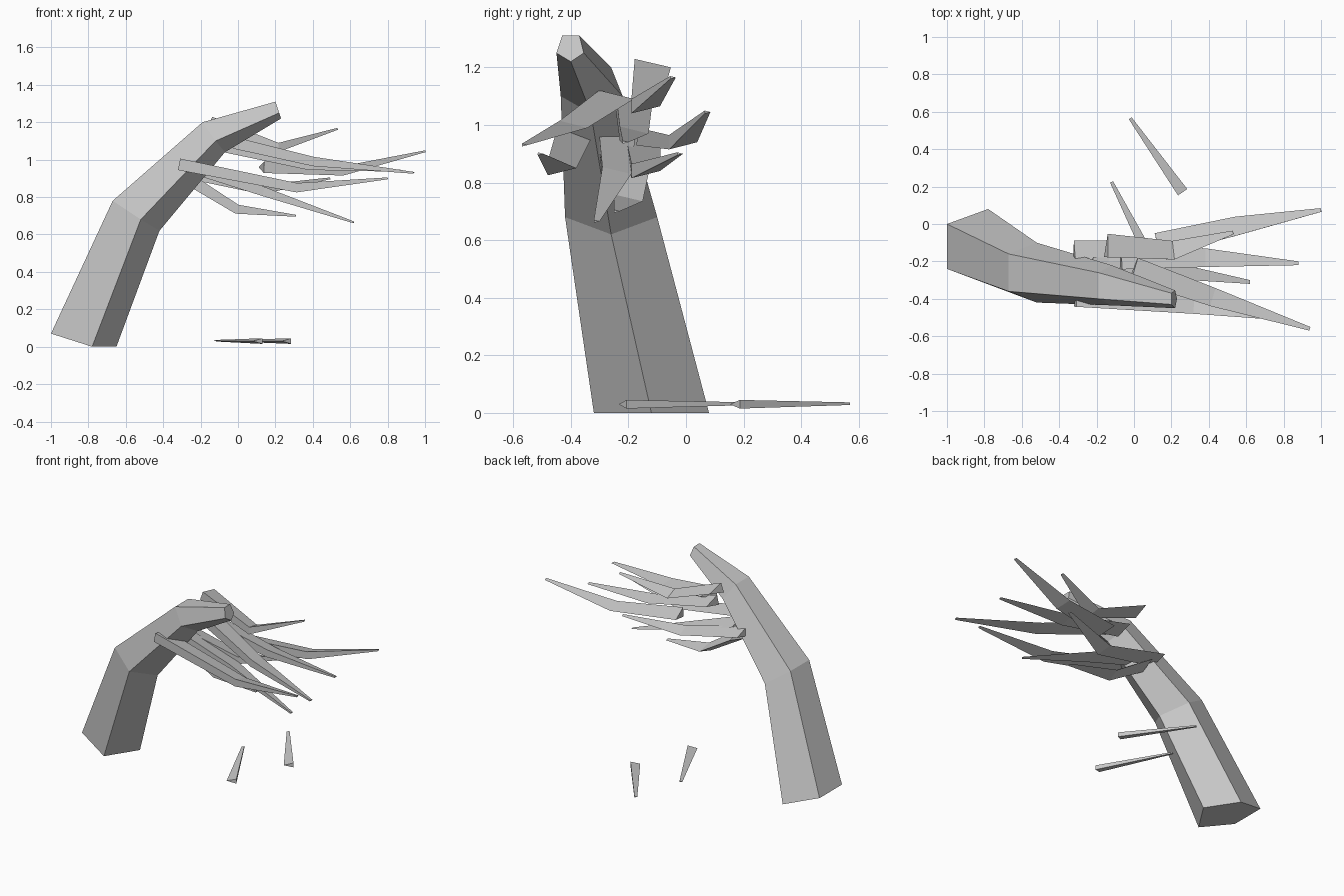
import bpy, bmesh
from mathutils import Vector

if "Cube" in bpy.data.objects:
    bpy.data.objects.remove(bpy.data.objects["Cube"])

grey = bpy.data.materials.new("plain grey")
grey.diffuse_color = (0.58, 0.58, 0.58, 1)
grey.use_nodes = True
grey.node_tree.nodes["Principled BSDF"].inputs["Base Color"].default_value = grey.diffuse_color


def loft(name, rings):
    """Skin a list of equal-sized rings and cap both ends."""
    n = len(rings[0])
    verts = [v for ring in rings for v in ring]
    faces = [(k * n + i, k * n + (i + 1) % n, (k + 1) * n + (i + 1) % n, (k + 1) * n + i)
             for k in range(len(rings) - 1) for i in range(n)]
    faces += [tuple(range(n))[::-1], tuple(range(len(verts) - n, len(verts)))]
    mesh = bpy.data.meshes.new(name)
    mesh.from_pydata(verts, [], faces)
    mesh.materials.append(grey)
    obj = bpy.data.objects.new(name, mesh)
    bpy.context.collection.objects.link(obj)
    # consistent outward normals
    bm = bmesh.new()
    bm.from_mesh(mesh)
    bmesh.ops.recalc_face_normals(bm, faces=bm.faces)
    bm.to_mesh(mesh)
    bm.free()
    return obj


def blade(name, points, widths, depth=0.5):
    """Tapering wedge: thick back edge on its right, sharp edge on its left."""
    pts = [Vector(p) for p in points]
    rings = []
    for i, (p, w) in enumerate(zip(pts, widths)):
        d = (pts[min(i + 1, len(pts) - 1)] - pts[max(i - 1, 0)]).normalized()
        right = d.cross(Vector((0, 0, 1))).normalized() * w / 2
        up = right.cross(d).normalized() * w * depth / 2
        rings.append([p + right + up, p - right, p + right - up])
    return loft(name, rings)


# Trunk: bent, tapering pentagon
# each row: x and z of the lower, side and upper corners, then the five y values
sections = [
    ((-0.65, 0.00), (-0.78, 0.00), (-1.00, 0.07), (-0.12, 0.08, 0.00, -0.24, -0.32)),
    ((-0.42, 0.62), (-0.52, 0.68), (-0.67, 0.78), (-0.26, -0.10, -0.16, -0.36, -0.42)),
    ((-0.07, 1.04), (-0.12, 1.10), (-0.19, 1.20), (-0.33, -0.22, -0.26, -0.40, -0.435)),
    ((0.23, 1.22), (0.22, 1.25), (0.20, 1.31), (-0.40, -0.355, -0.37, -0.43, -0.45)),
]
loft("trunk", [[(c[0], y, c[1]) for c, y in zip((a, b, t, t, b), ys)]
               for a, b, t, ys in sections])

# Crown of blades: base, bend, tip
crown = [
    ((0.125, -0.11, 0.96), (0.55, -0.01, 0.94), (1.00, 0.075, 1.045)),
    ((0.00, -0.24, 1.09), (0.42, -0.39, 0.99), (0.94, -0.56, 0.93)),
    ((-0.07, -0.18, 1.07), (0.38, -0.18, 0.97), (0.88, -0.21, 0.94)),
    ((-0.145, -0.115, 1.20), (0.21, -0.14, 1.065), (0.53, -0.045, 1.165)),
    ((-0.31, -0.38, 0.975), (0.32, -0.43, 0.85), (0.80, -0.505, 0.90)),
    ((-0.22, -0.24, 0.95), (0.14, -0.24, 0.83), (0.62, -0.31, 0.665)),
    ((-0.32, -0.15, 0.94), (0.12, -0.14, 0.84), (0.49, -0.02, 0.90)),
    ((-0.25, -0.18, 0.89), (0.00, -0.20, 0.735), (0.31, -0.24, 0.70)),
]
for i, path in enumerate(crown):
    blade(f"crown_blade_{i + 1}", path, (0.125, 0.10, 0.02))

# Loose blades lying on the ground
blade("loose_blade_1", ((0.26, 0.17, 0.03), (-0.02, 0.565, 0.032)), (0.06, 0.018))
blade("loose_blade_2", ((0.105, -0.22, 0.03), (-0.12, 0.225, 0.032)), (0.06, 0.018))
